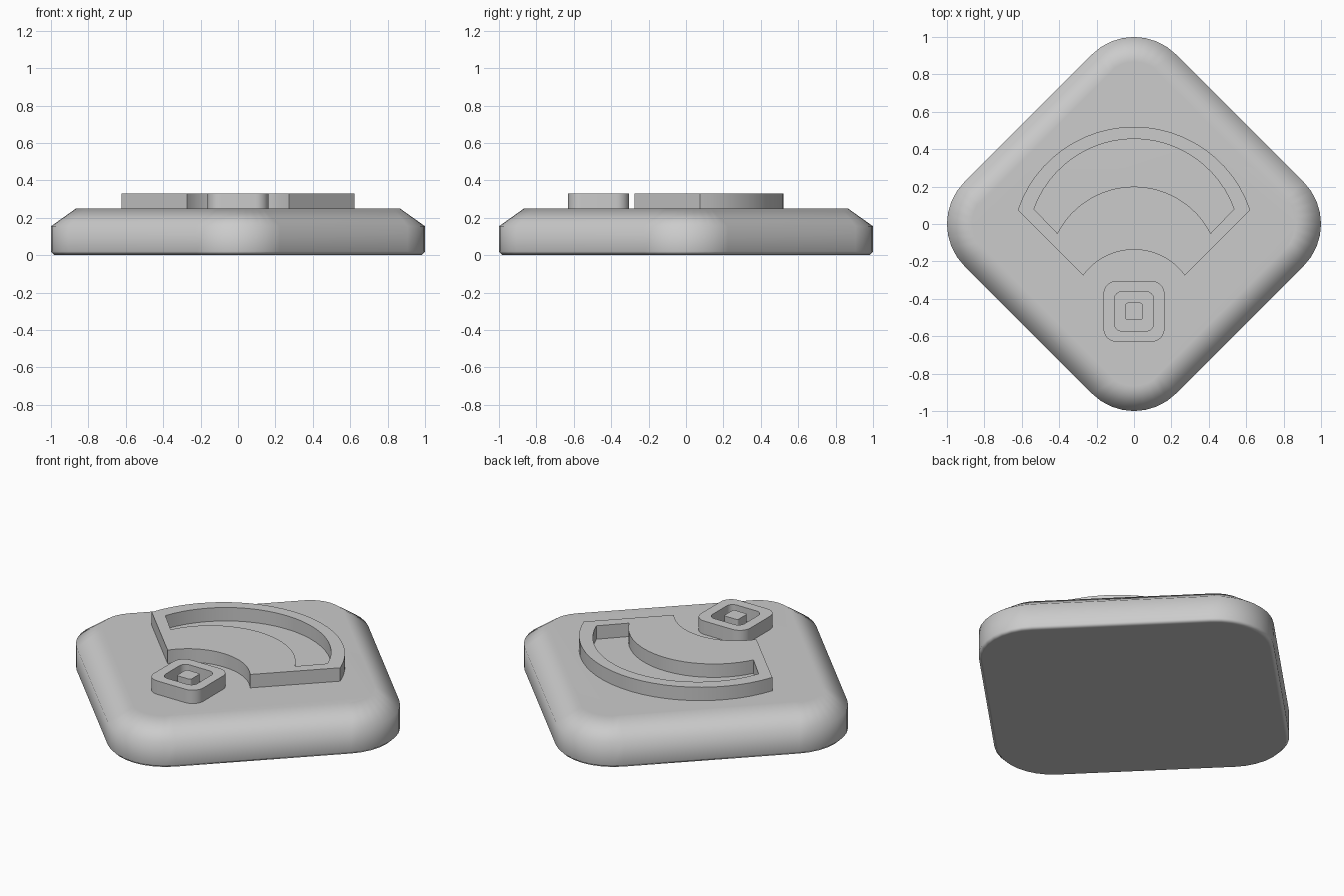
import bpy, bmesh, math
from mathutils import Vector

cube = bpy.data.objects.get("Cube")
if cube:
    bpy.data.objects.remove(cube, do_unlink=True)

grey = bpy.data.materials.new("plain grey")
grey.use_nodes = True
GREY = (0.6, 0.6, 0.6, 1)
grey.diffuse_color = GREY
grey.node_tree.nodes["Principled BSDF"].inputs["Base Color"].default_value = GREY

TOP, RAISED = 0.25, 0.33


def rounded_square(half, radius, turn=0, centre_y=0, steps=8):
    """Counter-clockwise outline of a square with round corners."""
    pts = []
    for corner in range(4):
        mid = math.radians(45 + 90 * corner)
        centre = Vector((math.cos(mid), math.sin(mid))) * (half - radius) * math.sqrt(2)
        for i in range(steps + 1):
            a = mid + math.radians(-45 + 90 * i / steps)
            p = centre + Vector((math.cos(a), math.sin(a))) * radius
            c, s = math.cos(turn), math.sin(turn)
            pts.append((p.x * c - p.y * s, p.x * s + p.y * c + centre_y))
    return pts


def arc(half_width, end_y, peak_y, steps=24):
    """Upward arc from right end to left end, through the peak."""
    rise = peak_y - end_y
    radius = (half_width ** 2 + rise ** 2) / (2 * rise)
    span = math.asin(half_width / radius)
    angles = [span * (1 - 2 * i / steps) for i in range(steps + 1)]
    return [(radius * math.sin(a), peak_y - radius + radius * math.cos(a)) for a in angles]


def loft(name, loops, cap_start=False, cap_end=False, angle=30):
    """Skin a series of (outline, height) loops with quads."""
    bm = bmesh.new()
    rings = [[bm.verts.new((x, y, z)) for x, y in pts] for pts, z in loops]
    for a, b in zip(rings, rings[1:]):
        for i in range(len(a)):
            j = (i + 1) % len(a)
            bm.faces.new((a[i], a[j], b[j], b[i]))
    if cap_start:
        bm.faces.new(rings[0][::-1])
    if cap_end:
        bm.faces.new(rings[-1])
    mesh = bpy.data.meshes.new(name)
    bm.to_mesh(mesh)
    bm.free()
    mesh.materials.append(grey)
    obj = bpy.data.objects.new(name, mesh)
    bpy.context.collection.objects.link(obj)
    bpy.ops.object.select_all(action="DESELECT")
    obj.select_set(True)
    bpy.context.view_layer.objects.active = obj
    bpy.ops.object.shade_smooth_by_angle(angle=math.radians(angle))
    return obj


# Diamond-shaped body: small lower chamfer, upright rim, wide sloped shoulder
HALF, RADIUS = 0.8, 0.317
profile = [(0.02, 0), (0, 0.02), (0, 0.155), (0.134, TOP)]
body = loft("body", [(rounded_square(HALF - d, RADIUS - d, math.radians(45)), z)
                     for d, z in profile], True, True, angle=60)
weighted = body.modifiers.new("flat top shading", "WEIGHTED_NORMAL")
weighted.keep_sharp = True

# Raised fan-shaped frame with an open pocket
outer = arc(0.622, 0.075, 0.52) + arc(0.272, -0.275, -0.137)[::-1]
inner = arc(0.535, 0.08, 0.455) + arc(0.41, -0.05, 0.2)[::-1]
loft("fan_frame", [(outer, TOP), (outer, RAISED), (inner, RAISED), (inner, TOP)])

# Raised rounded-square ring and the peg in its middle
DOT_Y = -0.467
ring_outer = rounded_square(0.163, 0.07, 0, DOT_Y)
ring_inner = rounded_square(0.105, 0.04, 0, DOT_Y)
loft("square_ring", [(ring_outer, TOP), (ring_outer, RAISED),
                     (ring_inner, RAISED), (ring_inner, TOP)])
peg = rounded_square(0.046, 0.012, 0, DOT_Y, 4)
loft("centre_peg", [(peg, TOP), (peg, RAISED)], cap_end=True)
